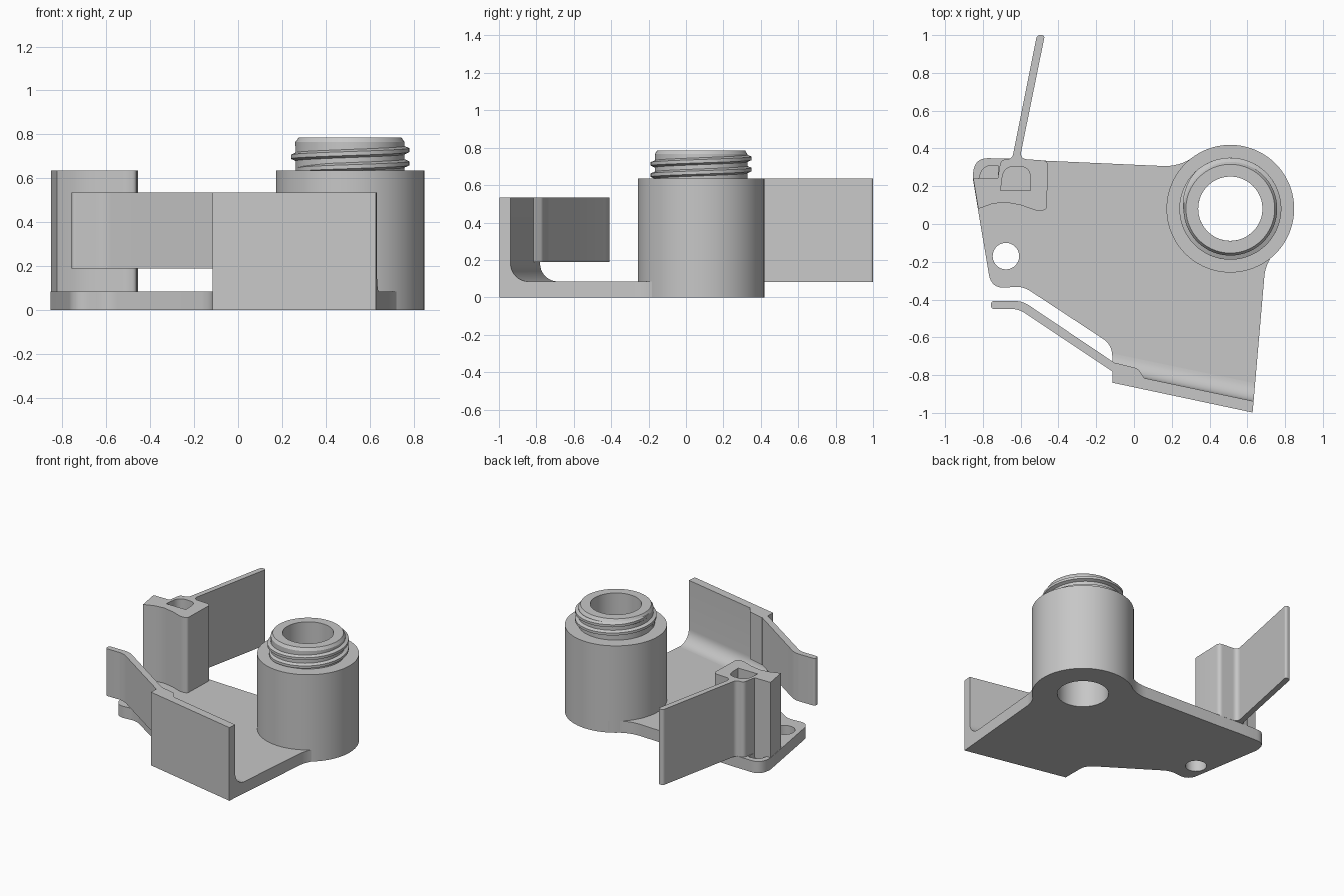
import bpy, bmesh, math
from mathutils import Vector

if "Cube" in bpy.data.objects:
    bpy.data.objects.remove(bpy.data.objects["Cube"])

grey = bpy.data.materials.new("plain grey")
grey.use_nodes = True
colour = (0.57, 0.57, 0.57, 1)
grey.diffuse_color = colour
grey.node_tree.nodes["Principled BSDF"].inputs["Base Color"].default_value = colour

PLATE, WALL, TALL = 0.085, 0.535, 0.635   # plate top, wall top, post and hub top
HUB = (0.51, 0.081)


def finish(bm, name):
    bmesh.ops.recalc_face_normals(bm, faces=bm.faces)
    mesh = bpy.data.meshes.new(name)
    bm.to_mesh(mesh)
    bm.free()
    mesh.materials.append(grey)
    ob = bpy.data.objects.new(name, mesh)
    bpy.context.collection.objects.link(ob)
    return ob


def rounded(corners, steps=8):
    """Round each (x, y, cut) corner over the given cut length."""
    out = []
    for i, (x, y, *cut) in enumerate(corners):
        p = Vector((x, y))
        if not cut:
            out.append(p)
            continue
        a = (Vector(corners[i - 1][:2]) - p).normalized() * cut[0]
        b = (Vector(corners[(i + 1) % len(corners)][:2]) - p).normalized() * cut[0]
        for k in range(steps + 1):
            t = k / steps
            out.append(p + a * (1 - t) ** 2 + b * t ** 2)
    return out


def bridge(bm, loops, closed=False):
    """Skin a list of equal vertex loops, capping the ends when open."""
    rows = [[bm.verts.new(co) for co in loop] for loop in loops]
    n = len(rows[0])
    for i in range(len(rows) if closed else len(rows) - 1):
        a, b = rows[i], rows[(i + 1) % len(rows)]
        for j in range(n):
            k = (j + 1) % n
            bm.faces.new((a[j], a[k], b[k], b[j]))
    if not closed:
        bm.faces.new(rows[0])
        bm.faces.new(rows[-1])


def prism(name, corners, z0, z1):
    pts = rounded(corners)
    bm = bmesh.new()
    bridge(bm, [[(p.x, p.y, z) for p in pts] for z in (z0, z1)])
    return finish(bm, name)


def disc(x, y, r, n=64):
    return [(x + r * math.cos(math.tau * i / n), y + r * math.sin(math.tau * i / n)) for i in range(n)]


def cut(target, cutter):
    cutter.hide_render = True
    mod = target.modifiers.new("cut", 'BOOLEAN')
    mod.operation, mod.solver, mod.object = 'DIFFERENCE', 'EXACT', cutter
    bpy.context.view_layer.objects.active = target
    bpy.ops.object.modifier_apply(modifier=mod.name)
    bpy.data.objects.remove(cutter)


def around(r, z, angle):
    return (HUB[0] + r * math.cos(angle), HUB[1] + r * math.sin(angle), z)


# Base plate with bore, mounting hole and a shallow pocket beside the post
base = prism("base_plate", [
    (-0.855, 0.25, 0.02), (-0.84, 0.35, 0.07), (-0.62, 0.345), (-0.47, 0.335),
    (0.24, 0.303, 0.09), (0.36, 0.385), HUB, (0.78, -0.115), (0.697, -0.2, 0.08),
    (0.628, -0.998), (-0.115, -0.84), (-0.115, -0.64, 0.06), (-0.59, -0.328, 0.05),
    (-0.755, -0.345, 0.08)], 0, PLATE)
cut(base, prism("bore_cutter", disc(*HUB, 0.17), -0.1, 1))
cut(base, prism("hole_cutter", disc(-0.678, -0.17, 0.07), -0.1, 1))
cut(base, prism("pocket_cutter", [
    (-0.82, 0.24), (-0.72, 0.24), (-0.72, 0.31), (-0.80, 0.31, 0.05)], 0.05, 1))

# Post and its long thin fin in one outline
post = prism("post_and_fin", [
    (-0.824, 0.08), (-0.75, 0.107), (-0.68, 0.115), (-0.6, 0.1), (-0.51, 0.068, 0.02),
    (-0.462, 0.075, 0.02), (-0.455, 0.335, 0.03), (-0.605, 0.345, 0.04),
    (-0.472, 1.0, 0.018), (-0.514, 1.0, 0.018), (-0.645, 0.345, 0.025),
    (-0.705, 0.34, 0.025), (-0.722, 0.24), (-0.851, 0.24)], PLATE - 0.002, TALL)
cut(post, prism("slot_cutter", [
    (-0.706, 0.178), (-0.547, 0.178), (-0.55, 0.305, 0.06), (-0.69, 0.305, 0.06)], 0.12, 1))

# Hub: turned tube with a narrower neck
hub_profile = [(0.17, 0), (0.338, 0), (0.338, TALL), (0.248, TALL),
               (0.248, 0.765), (0.235, 0.785), (0.17, 0.785)]
bm = bmesh.new()
bridge(bm, [[around(r, z, math.tau * i / 96) for r, z in hub_profile] for i in range(96)], closed=True)
finish(bm, "hub")

# Screw thread around the neck, fading out at both ends
loops, count = [], 132
for i in range(count + 1):
    angle = -math.pi + 4.1 * math.pi * i / count
    z = 0.668 + 0.06 * angle / math.tau
    fade = min(1, i / 12, (count - i) / 12)
    crest = 0.242 + 0.028 * fade
    loops.append([around(r, z + dz, angle) for r, dz in
                  ((0.238, -0.023), (crest, -0.009), (crest, 0.009), (0.238, 0.01 + 0.013 * fade))])
bm = bmesh.new()
bridge(bm, loops)
finish(bm, "neck_thread")

# Front wall with a curved root that follows the plate edges
THICK, ROOT = 0.06, 0.095
profile = [(0, 0), (0, WALL), (THICK, WALL)]
for k in range(11):
    a = math.pi / 2 * k / 10
    profile.append((THICK + ROOT * (1 - math.cos(a)), PLATE + ROOT * (1 - math.sin(a))))
profile.append((THICK + ROOT, 0))
bm = bmesh.new()
bridge(bm, [[(x + s * lean, y + s, z) for s, z in profile]
            for x, y, lean in ((-0.115, -0.84, 0), (0.628, -0.998, 0.087))])
finish(bm, "front_wall")

# Thicker wall end and the bent spring arm, both clear of the plate
prism("wall_end_block", [
    (-0.115, -0.835), (0.06, -0.87), (0.055, -0.815, 0.01), (0.02, -0.765, 0.015),
    (-0.1, -0.735), (-0.115, -0.75)], 0.19, WALL)
prism("spring_arm", [
    (-0.757, -0.45, 0.018), (-0.61, -0.45, 0.04), (-0.1, -0.79), (-0.06, -0.79),
    (-0.06, -0.755), (-0.1, -0.737), (-0.59, -0.408, 0.04), (-0.757, -0.408, 0.018)], 0.19, WALL)

# Smooth curved faces, keep edges sharp
for ob in bpy.context.collection.objects:
    if ob.type == 'MESH' and ob.data.materials and ob.data.materials[0] == grey:
        bpy.ops.object.select_all(action='DESELECT')
        ob.select_set(True)
        bpy.context.view_layer.objects.active = ob
        bpy.ops.object.shade_smooth_by_angle(angle=math.radians(30))
